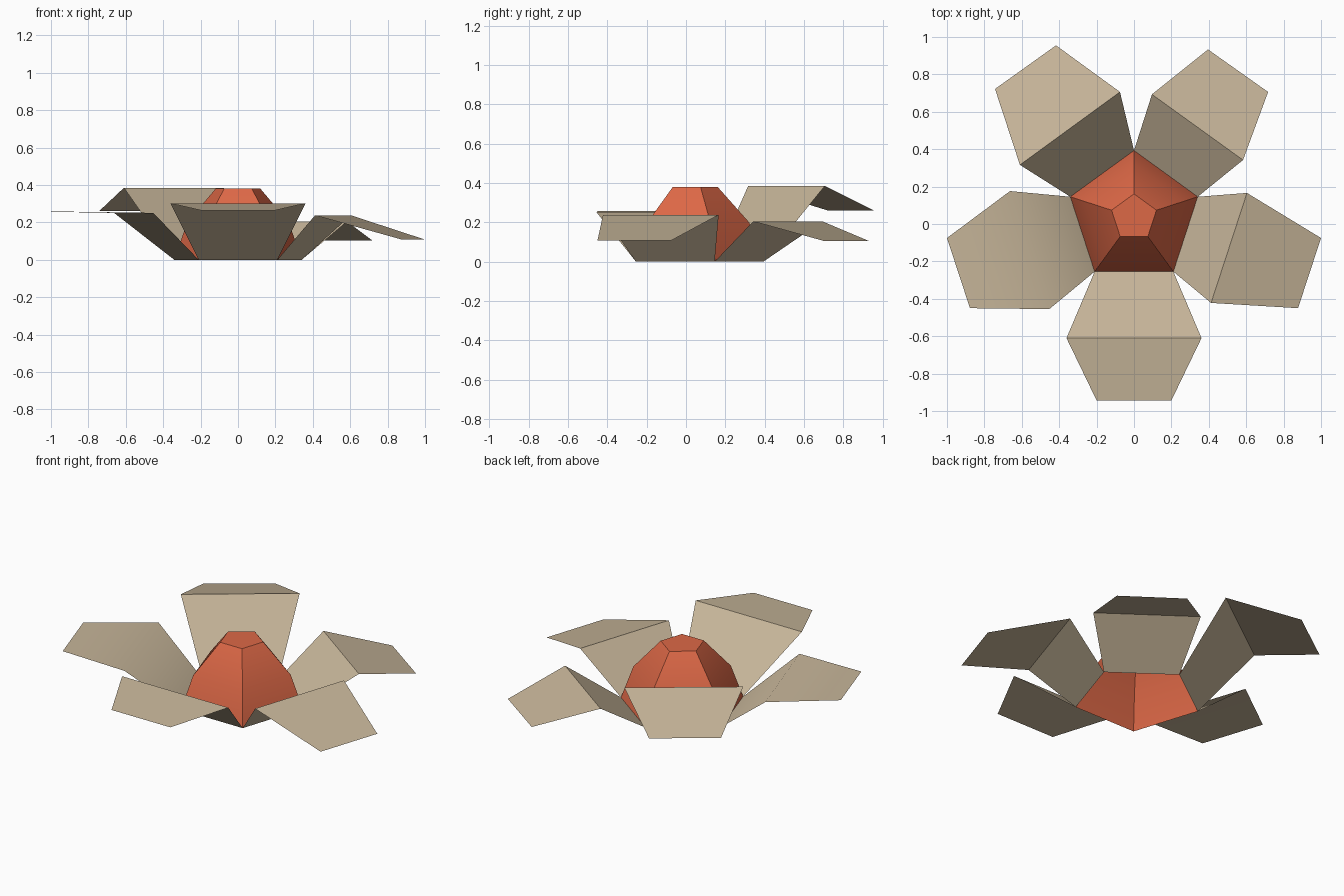
import bpy, math

if "Cube" in bpy.data.objects:
    bpy.data.objects.remove(bpy.data.objects["Cube"])


def material(name, rgb):
    m = bpy.data.materials.new(name)
    m.diffuse_color = (*rgb, 1)
    m.use_nodes = True
    m.node_tree.nodes["Principled BSDF"].inputs["Base Color"].default_value = m.diffuse_color
    return m


def add_mesh(name, verts, faces, mat):
    me = bpy.data.meshes.new(name)
    me.from_pydata(verts, [], faces)
    me.materials.append(mat)
    ob = bpy.data.objects.new(name, me)
    bpy.context.collection.objects.link(ob)
    bpy.ops.object.select_all(action='DESELECT')
    ob.select_set(True)
    bpy.context.view_layer.objects.active = ob
    bpy.ops.object.shade_smooth_by_angle(angle=math.radians(43))
    return ob


cream = material("petal_cream", (0.57, 0.465, 0.32))
orange = material("core_orange", (0.72, 0.138, 0.062))

CY = 0.035  # centre of the pentagon


def ring(r, z):
    return [(r * math.cos(math.radians(90 + 72 * i)),
             CY + r * math.sin(math.radians(90 + 72 * i)), z) for i in range(5)]


# flower core: five-sided dome, capped on top and open underneath
profile = [(0.358, 0), (0.286, 0.2), (0.126, 0.38)]
verts = [v for r, z in profile for v in ring(r, z)]
faces = [(k * 5 + i, k * 5 + (i + 1) % 5, k * 5 + 5 + (i + 1) % 5, k * 5 + 5 + i)
         for k in range(2) for i in range(5)]
faces.append((10, 11, 12, 13, 14))
add_mesh("flower_core", verts, faces, orange)

# petals: fold line (two points, height) and tip edge (two points, height),
# counter-clockwise around the core, each hinged on one base edge
petals = {
    "back_left_petal": ((-.075, .706), (-.61, .316), .385, (-.417, .955), (-.743, .722), .26),
    "left_petal": ((-.663, .176), (-.453, -.455), .251, (-1, -.075), (-.877, -.45), .257),
    "front_petal": ((-.361, -.61), (.361, -.61), .302, (-.2, -.943), (.2, -.943), .265),
    "right_petal": ((.412, -.422), (.604, .166), .238, (.877, -.45), (1, -.075), .108),
    "back_right_petal": ((.583, .342), (.096, .693), .205, (.717, .706), (.396, .933), .104),
}
base = ring(0.358, 0)
for i, (name, (m0, m1, mz, t0, t1, tz)) in enumerate(petals.items()):
    pts = [base[i], base[(i + 1) % 5], (*m0, mz), (*m1, mz), (*t0, tz), (*t1, tz)]
    add_mesh(name, pts, [(0, 2, 3, 1)[::-1], (2, 4, 5, 3)[::-1]], cream)
